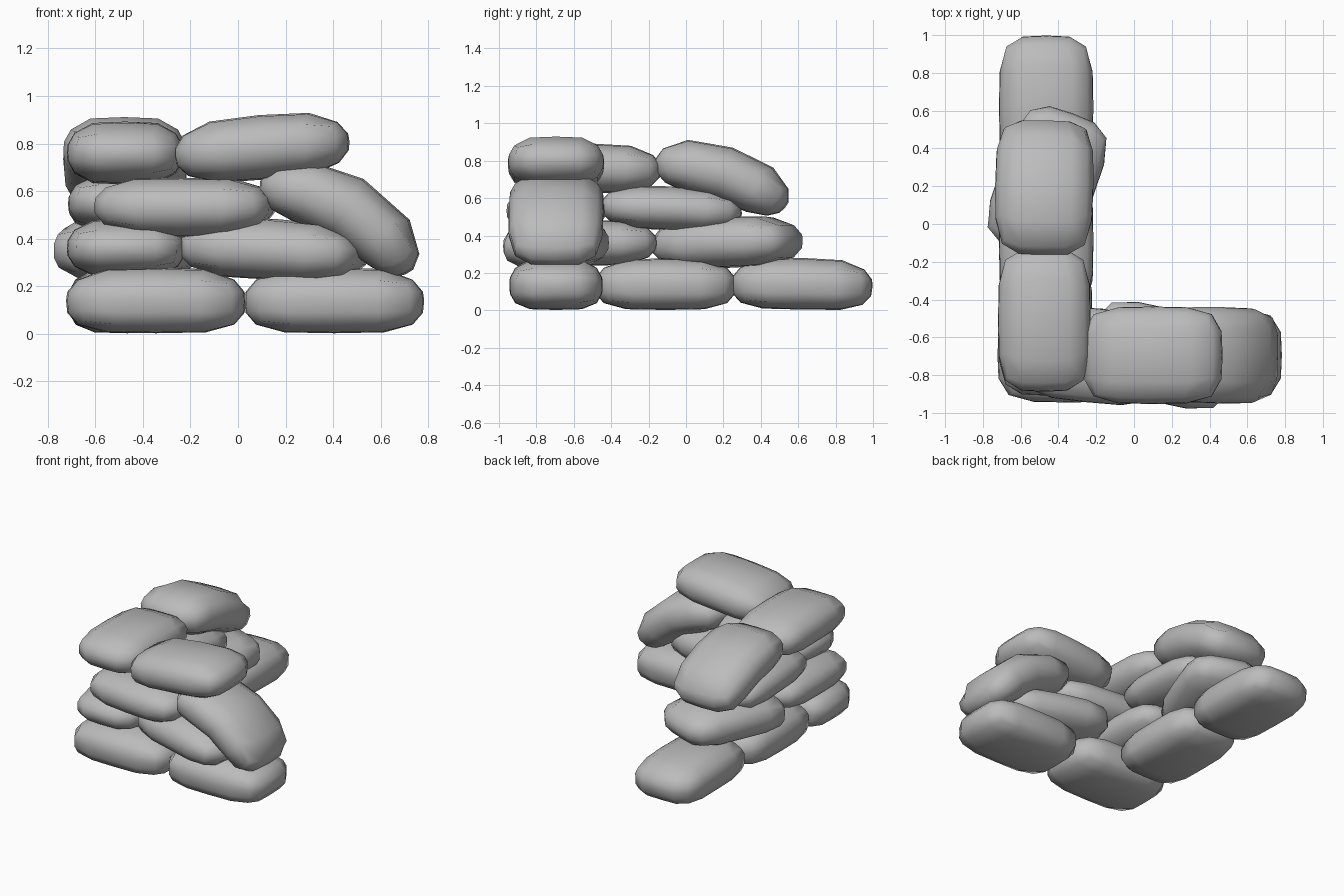
import bpy, bmesh
from math import sin, cos, radians

cube = bpy.data.objects.get("Cube")
if cube:
    bpy.data.objects.remove(cube, do_unlink=True)

# One plain grey cloth
cloth = bpy.data.materials.new("grey cloth")
cloth.use_nodes = True
grey = (0.5, 0.5, 0.5, 1)
cloth.diffuse_color = grey
cloth.node_tree.nodes["Principled BSDF"].inputs["Base Color"].default_value = grey


def bag(name, center, yaw=0, pitch=0, bend=0, size=(0.378, 0.25, 0.138), under=0.5):
    """Pillow-shaped sack; its long axis follows an arc that turns by bend degrees.
    under is how strongly the rim is pinched on the lower side."""
    length, width, height = size
    yaw, mid = radians(yaw), radians(pitch)
    curve = radians(bend or 0.1) / (2 * length)
    bm = bmesh.new()
    bmesh.ops.create_cube(bm, size=2)
    bmesh.ops.subdivide_edges(bm, edges=bm.edges[:], cuts=3, use_grid_fill=True)
    for v in bm.verts:
        # Round the cube into a pillow
        p = v.co / sum(abs(c) ** 4 for c in v.co) ** 0.25
        # Widen the flat faces and pinch the rim
        u = p.x * length * (1 + 0.18 * (1 - p.x ** 2) * p.z ** 2)
        side = p.y * width * (1 + 0.18 * (1 - p.y ** 2) * p.z ** 2)
        pinch = 0.5 if p.z > 0 else under
        up = p.z * height * (1 - pinch * (p.x ** 4 + p.y ** 4))
        # Bend it along the arc
        a = mid + curve * u
        along = (sin(a) - sin(mid)) / curve - up * sin(a)
        rise = (cos(mid) - cos(a)) / curve + up * cos(a)
        # Turn it to its place in the wall
        v.co = (center[0] + along * cos(yaw) - side * sin(yaw),
                center[1] + along * sin(yaw) + side * cos(yaw),
                center[2] + rise)
    for f in bm.faces:
        f.smooth = True
    mesh = bpy.data.meshes.new(name)
    bm.to_mesh(mesh)
    bm.free()
    mesh.materials.append(cloth)
    obj = bpy.data.objects.new(name, mesh)
    bpy.context.collection.objects.link(obj)


FRONT, SIDE = -0.695, -0.465   # centre lines of the two wall arms

# Bottom course, flattened by the ground
bag("bottom_corner_sack", (-0.345, FRONT, 0.14), under=0.25)
bag("bottom_front_end_sack", (0.405, FRONT, 0.14), under=0.25)
bag("bottom_side_sack", (SIDE, -0.11, 0.14), yaw=90, under=0.25)
bag("bottom_side_end_sack", (SIDE, 0.62, 0.142), yaw=90, pitch=-1, bend=-4, under=0.25)

# Second course
bag("second_corner_sack", (-0.47, -0.53, 0.36), yaw=90, size=(0.378, 0.25, 0.122))
bag("second_front_sack", (0.15, FRONT, 0.355), yaw=-13, pitch=-3, bend=-8, size=(0.385, 0.25, 0.128))
bag("second_side_end_sack", (-0.46, 0.22, 0.365), yaw=70, pitch=2, bend=-6, size=(0.39, 0.255, 0.138))

# Third course, front end slumping down
bag("third_corner_sack", (-0.225, FRONT, 0.53), yaw=-6, bend=6, size=(0.375, 0.25, 0.125))
bag("third_front_slumped_sack", (0.458, FRONT, 0.53), yaw=-1, pitch=-30, bend=-74, size=(0.38, 0.255, 0.14))
bag("third_side_sack", (SIDE, -0.08, 0.545), yaw=90, pitch=-3, bend=-6, size=(0.38, 0.25, 0.118))

# Top course, side end slumping down
bag("top_corner_sack", (-0.475, -0.51, 0.76), yaw=90, pitch=-1, bend=-6, size=(0.378, 0.245, 0.132))
bag("top_front_sack", (0.1, FRONT, 0.784), pitch=5, bend=-6, size=(0.37, 0.258, 0.136))
bag("top_side_slumped_sack", (-0.475, 0.205, 0.732), yaw=89, pitch=-18, bend=-48, size=(0.375, 0.26, 0.145))
